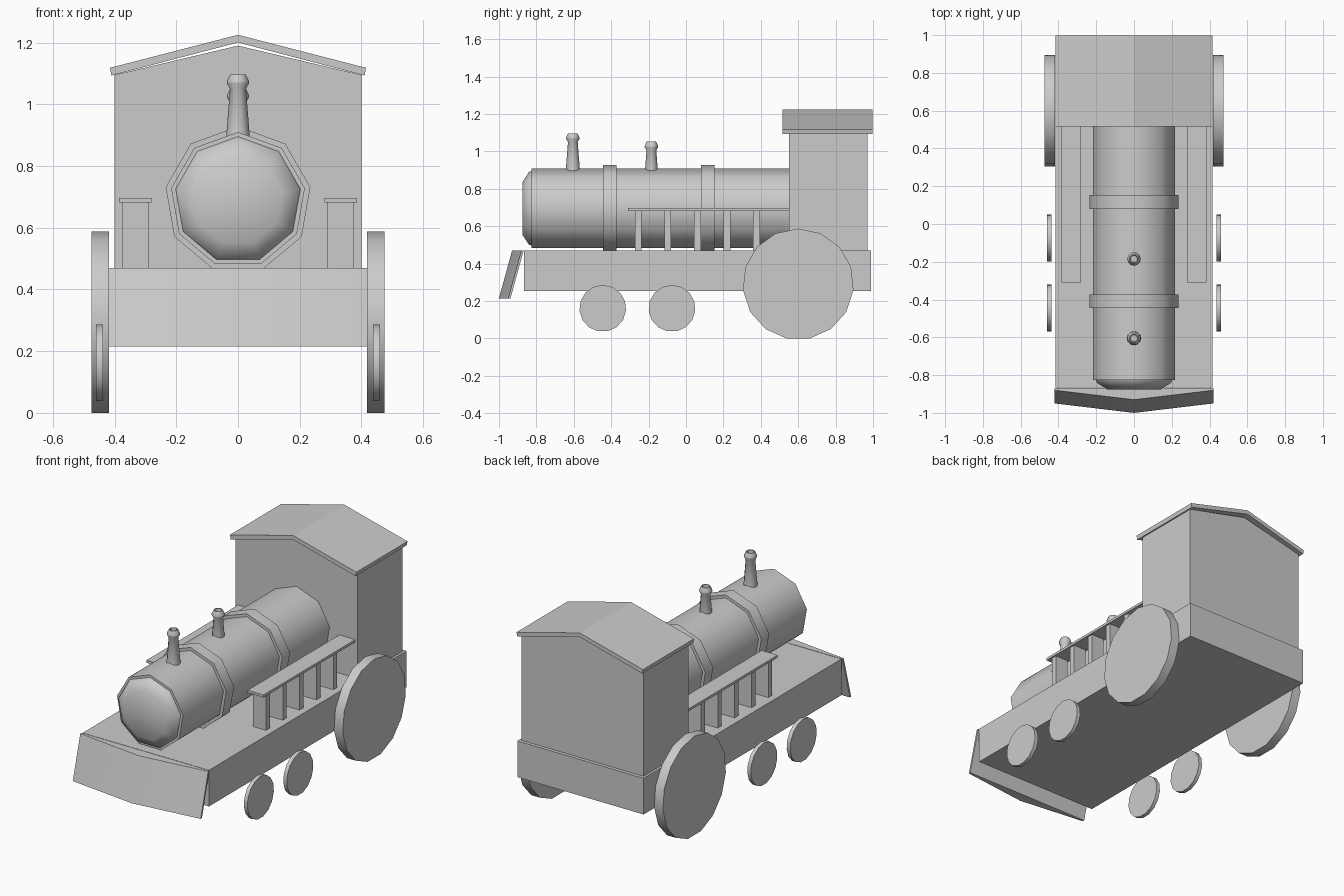
import bpy
import bmesh
from math import sin, cos, pi, radians
from mathutils import Vector

default = bpy.data.objects.get("Cube")
if default:
    bpy.data.objects.remove(default, do_unlink=True)

GREY = (0.6, 0.6, 0.6, 1.0)
paint = bpy.data.materials.new("plain grey")
paint.use_nodes = True
paint.diffuse_color = GREY
paint.node_tree.nodes["Principled BSDF"].inputs["Base Color"].default_value = GREY


def finish(name, bm, smooth=False):
    bmesh.ops.recalc_face_normals(bm, faces=bm.faces)
    mesh = bpy.data.meshes.new(name)
    bm.to_mesh(mesh)
    bm.free()
    mesh.materials.append(paint)
    obj = bpy.data.objects.new(name, mesh)
    bpy.context.collection.objects.link(obj)
    if smooth:
        bpy.ops.object.select_all(action='DESELECT')
        obj.select_set(True)
        bpy.context.view_layer.objects.active = obj
        bpy.ops.object.shade_smooth_by_angle(angle=radians(45))
    return obj


def loft(name, rings, smooth=False):
    """Skin a list of equal-length point rings and cap both ends."""
    bm = bmesh.new()
    loops = [[bm.verts.new(p) for p in ring] for ring in rings]
    n = len(loops[0])
    for a, b in zip(loops, loops[1:]):
        for i in range(n):
            j = (i + 1) % n
            bm.faces.new((a[i], a[j], b[j], b[i]))
    bm.faces.new(loops[0])
    bm.faces.new(loops[-1])
    return finish(name, bm, smooth)


def lathe(name, profile, sides, axis, centre=(0, 0, 0)):
    """Turn (radius, distance) pairs about an axis, first corner at the top."""
    along, up, side = {
        'X': (Vector((1, 0, 0)), Vector((0, 0, 1)), Vector((0, 1, 0))),
        'Y': (Vector((0, 1, 0)), Vector((0, 0, 1)), Vector((1, 0, 0))),
        'Z': (Vector((0, 0, 1)), Vector((0, 1, 0)), Vector((1, 0, 0))),
    }[axis]
    c = Vector(centre)
    turn = [2 * pi * i / sides for i in range(sides)]
    return loft(name, [[c + along * t + (up * cos(a) + side * sin(a)) * r
                        for a in turn] for r, t in profile], True)


def box(name, x, y, z):
    return loft(name, [[(x[0], y[0], h), (x[1], y[0], h),
                        (x[1], y[1], h), (x[0], y[1], h)] for h in z])


def prism(name, outline, y):
    """Extrude an x-z outline along y."""
    return loft(name, [[(px, d, pz) for px, pz in outline] for d in y])


# Deck
box("deck", (-0.415, 0.415), (-0.865, 0.99), (0.255, 0.47))

# Sloping front guard with a flat back and a pointed front
loft("front_guard", [[(-0.42, y, z), (0, y - 0.05, z), (0.42, y, z),
                      (0.42, y + 0.012, z), (-0.42, y + 0.012, z)]
                     for y, z in ((-0.95, 0.215), (-0.88, 0.47))], True)

# Boiler with domed front and two bands
BOILER = (0, 0, 0.69)
lathe("boiler", [(0.22, -0.825), (0.22, 0.56)], 9, 'Y', BOILER)
lathe("boiler_front", [(0.145, -0.875), (0.2, -0.84), (0.207, -0.82)], 9, 'Y', BOILER)
for name, y in (("front_band", -0.445), ("rear_band", 0.08)):
    lathe(name, [(0.238, y), (0.238, y + 0.073)], 9, 'Y', BOILER)

# Chimneys with flared, hollow tips
for name, y, z in (("front_chimney", -0.605, 0.86), ("rear_chimney", -0.185, 0.815)):
    lathe(name, [(0.039, 0), (0.037, 0.05), (0.026, 0.19), (0.036, 0.208),
                 (0.036, 0.214), (0.025, 0.237), (0.02, 0.237), (0.018, 0.215)],
          12, 'Z', (0, y, z))

# Cab and gabled roof
prism("cab", [(-0.4, 0.47), (0.4, 0.47), (0.4, 1.095), (0, 1.19), (-0.4, 1.095)],
      (0.55, 0.97))
prism("roof", [(-0.41, 1.093), (0, 1.2), (0.41, 1.093),
               (0.415, 1.118), (0, 1.225), (-0.415, 1.118)], (0.517, 0.997))

# Rails and wheels on both sides
for s, label in ((1, "left"), (-1, "right")):
    box(label + "_rail", (s * 0.28, s * 0.385), (-0.31, 0.55), (0.682, 0.697))
    for i in range(5):
        y = -0.255 + i * 0.158
        box(f"{label}_rail_post_{i + 1}", (s * 0.29, s * 0.375),
            (y - 0.018, y + 0.018), (0.47, 0.682))
    lathe(label + "_drive_wheel", [(0.297, s * 0.418), (0.297, s * 0.475)],
          15, 'X', (0, 0.6, 0.2905))
    for name, y in (("front", -0.445), ("middle", -0.075)):
        lathe(f"{label}_{name}_wheel", [(0.125, s * 0.437), (0.125, s * 0.46)],
              15, 'X', (0, y, 0.161))
